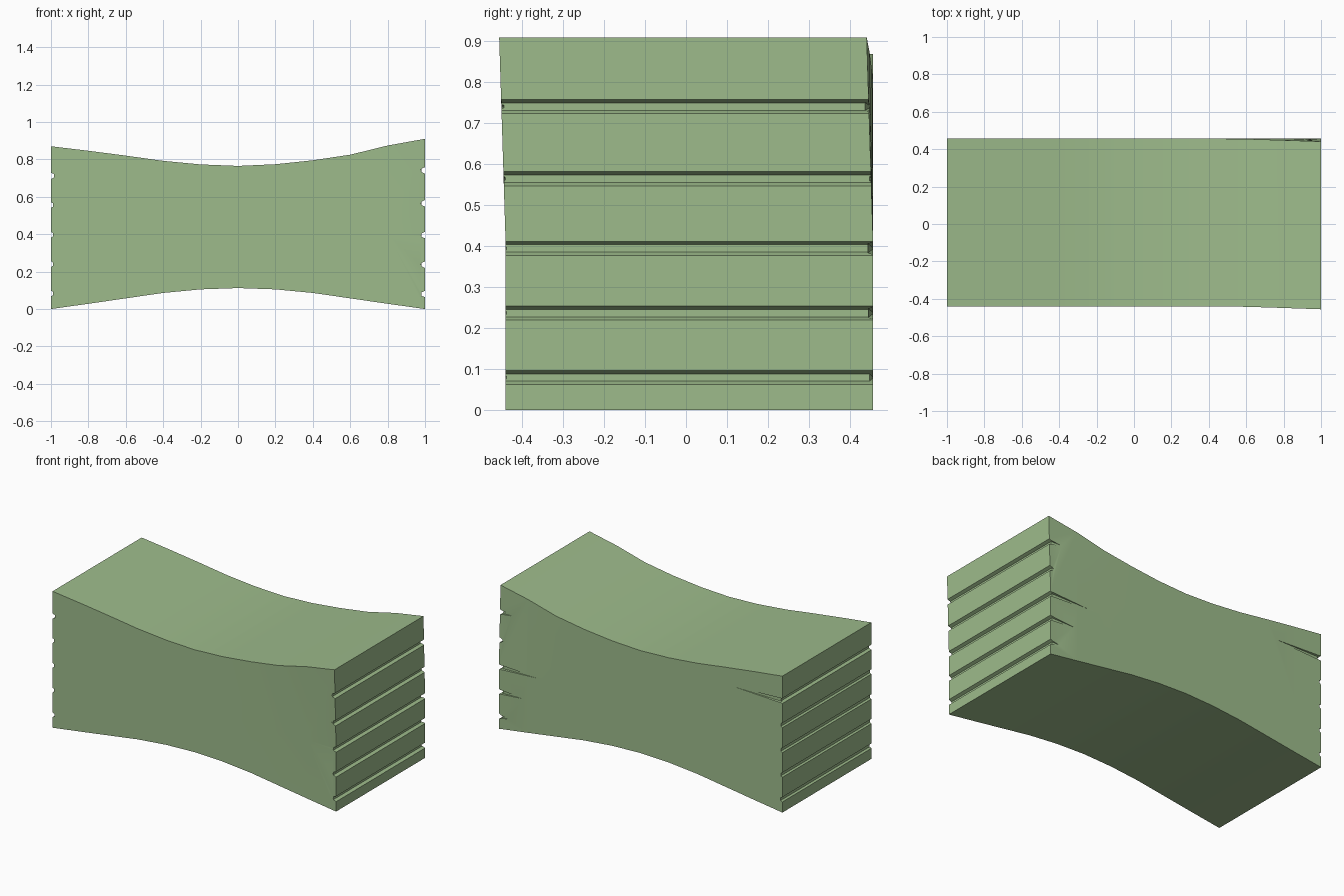
import bpy, bmesh
from mathutils import Vector

if "Cube" in bpy.data.objects:
    bpy.data.objects.remove(bpy.data.objects["Cube"])

green = bpy.data.materials.new("sage green")
green.diffuse_color = (0.34, 0.50, 0.26, 1)
green.use_nodes = True
green.node_tree.nodes["Principled BSDF"].inputs["Base Color"].default_value = green.diffuse_color
Y0, Y1 = -0.44, 0.457

# x, underside z, top z of the waisted block
PROFILE = [(-1, 0.0, 0.87), (-0.8, 0.028, 0.846), (-0.6, 0.057, 0.82),
           (-0.4, 0.086, 0.792), (-0.2, 0.105, 0.773), (0, 0.112, 0.765),
           (0.2, 0.105, 0.774), (0.4, 0.086, 0.795), (0.6, 0.057, 0.825),
           (0.8, 0.028, 0.874), (1, 0.0, 0.91)]


def make_object(name, solids):
    """Each solid is (points, faces)."""
    bm = bmesh.new()
    for pts, faces in solids:
        vs = [bm.verts.new(p) for p in pts]
        for f in faces:
            bm.faces.new([vs[i] for i in f])
    bmesh.ops.recalc_face_normals(bm, faces=bm.faces)
    me = bpy.data.meshes.new(name)
    bm.to_mesh(me)
    bm.free()
    me.materials.append(green)
    ob = bpy.data.objects.new(name, me)
    bpy.context.collection.objects.link(ob)
    return ob


def lean(x, z):
    """Slight forward lean of the upper right-hand end."""
    return -0.016 * max(0, (x - 0.5) / 0.5) * max(0, (z - 0.4) / 0.51)


# Block: a loft of six-point rings along x
pts, faces = [], []
for x, lo, hi in PROFILE:
    for y, z in [(Y0, lo), (Y1, lo), (Y1, 0.4), (Y1, hi), (Y0, hi), (Y0, 0.4)]:
        pts.append((x, y + lean(x, z), z))
n = len(PROFILE)
for i in range(n - 1):
    for j in range(6):
        k = (j + 1) % 6
        faces.append([i * 6 + j, i * 6 + k, i * 6 + 6 + k, i * 6 + 6 + j])
for b in (0, (n - 1) * 6):
    faces += [[b, b + 1, b + 2, b + 5], [b + 5, b + 2, b + 3, b + 4]]
block = make_object("waisted_block", [(pts, faces)])


# Grooves across both ends: trapezoid bars along y
def groove(side, z, depth):
    section = [(side * 1.02, z - 0.026), (side * (1 - depth), z - 0.009),
               (side * (1 - depth), z + 0.009), (side * 1.02, z + 0.026)]
    p = [(x, y, zz) for y in (-0.6, 0.6) for x, zz in section]
    f = [[0, 1, 2, 3], [4, 5, 6, 7]]
    f += [[j, (j + 1) % 4, 4 + (j + 1) % 4, 4 + j] for j in range(4)]
    return p, f


# Tapered nicks where the grooves run out around the corners
def nick(side, face, z, length, depth=0.014, h=0.021):
    y = Y1 if face > 0 else Y0
    e = side * 1.01
    tip = (side * (1 - length), y + face * 0.001 + lean(side, z) * 0.5, z)
    yo, yi = y + face * 0.03, y + lean(side, z) - face * depth
    p = [(e, yo, z - h), (e, yi, z - h * 0.6), (e, yi, z + h * 0.6), (e, yo, z + h), tip]
    return p, [[0, 1, 2, 3]] + [[j, (j + 1) % 4, 4] for j in range(4)]


right_z = [0.08, 0.237, 0.395, 0.565, 0.741]
left_z = [0.083, 0.24, 0.397, 0.556, 0.712]
grooves = [groove(1, z, 0.019) for z in right_z]
grooves += [groove(-1, z, d) for z, d in zip(left_z, (0.012, 0.011, 0.011, 0.011, 0.017))]
nicks = [nick(1, 1, z, l) for z, l in zip(right_z, (0.07, 0.18, 0.29, 0.04, 0.11))]
nicks += [nick(1, -1, z, 0.03, 0.011) for z in right_z]
nicks += [nick(-1, 1, 0.712, 0.35)]

bpy.context.view_layer.objects.active = block
block.select_set(True)
for name, solids in (("groove_cutter", grooves), ("nick_cutter", nicks)):
    cutter = make_object(name, solids)
    cutter.hide_render = True
    mod = block.modifiers.new(name, 'BOOLEAN')
    mod.operation = 'DIFFERENCE'
    mod.solver = 'EXACT'
    mod.object = cutter
    bpy.ops.object.modifier_apply(modifier=mod.name)
    bpy.data.objects.remove(cutter)

bpy.ops.object.shade_smooth_by_angle(angle=0.4)
